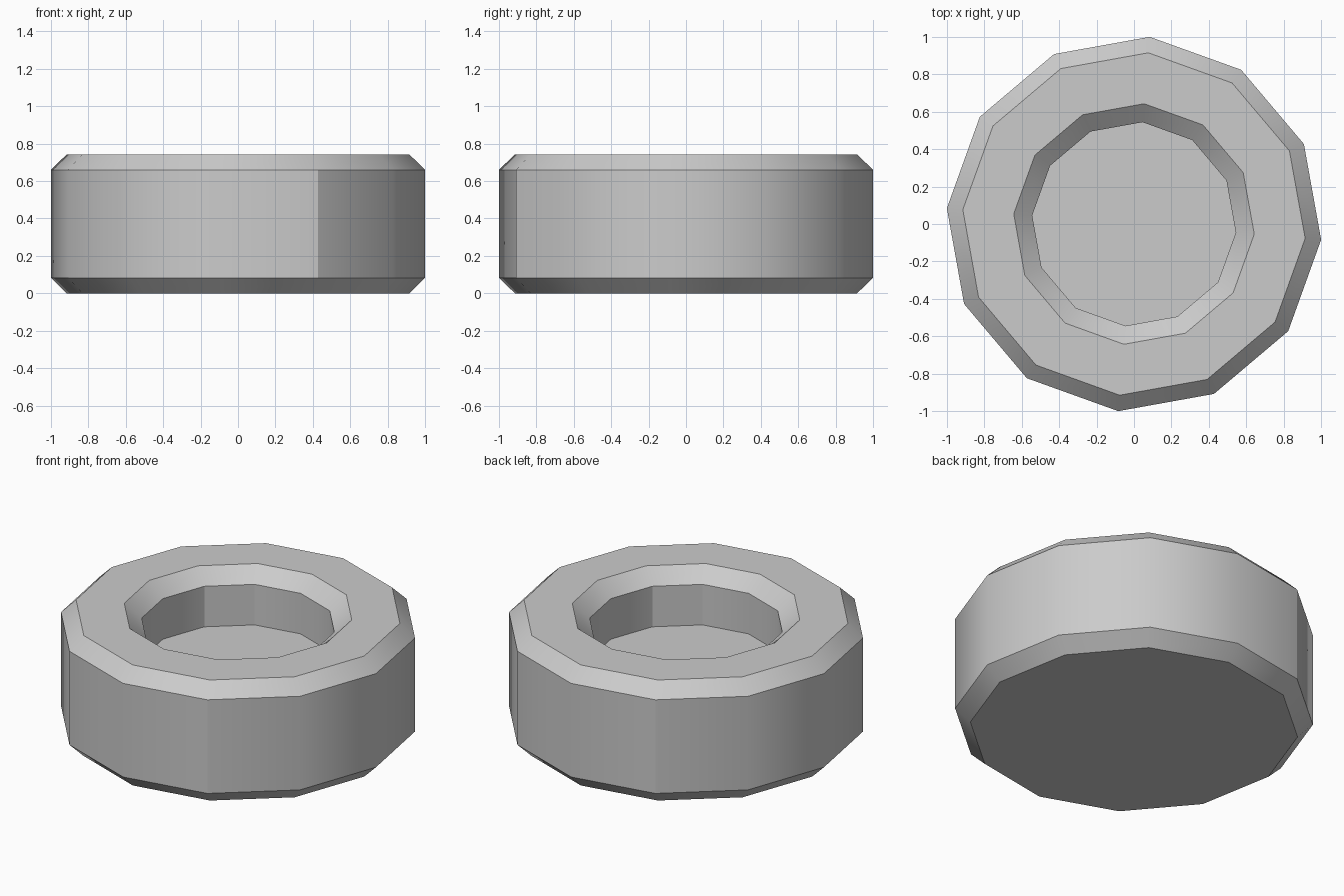
import bpy, bmesh, math

if "Cube" in bpy.data.objects:
    bpy.data.objects.remove(bpy.data.objects["Cube"])

SIDES = 12
TURN = math.radians(-4.8)

# Profile (radius, height) from the underside, up the outside, into the recess
PROFILE = [(0.918, 0.0), (1.0035, 0.083), (1.0035, 0.66), (0.918, 0.743),
           (0.645, 0.743), (0.546, 0.66), (0.546, 0.41)]

bm = bmesh.new()


def ring(radius, z):
    angles = [TURN + math.tau * i / SIDES for i in range(SIDES)]
    return [bm.verts.new((radius * math.cos(a), radius * math.sin(a), z)) for a in angles]


# Sweep the profile around the twelve sides
rings = [ring(r, z) for r, z in PROFILE]
for low, high in zip(rings, rings[1:]):
    for i in range(SIDES):
        j = (i + 1) % SIDES
        bm.faces.new((low[i], low[j], high[j], high[i]))

# Underside and recess floor
bm.faces.new(rings[0][::-1])
bm.faces.new(rings[-1])
bmesh.ops.recalc_face_normals(bm, faces=bm.faces)

mesh = bpy.data.meshes.new("recessed_ring_base")
bm.to_mesh(mesh)
bm.free()
base = bpy.data.objects.new("recessed_ring_base", mesh)
bpy.context.collection.objects.link(base)

# Soft bevels, crisp edges elsewhere
bpy.context.view_layer.objects.active = base
base.select_set(True)
bpy.ops.object.shade_smooth_by_angle(angle=math.radians(30))
